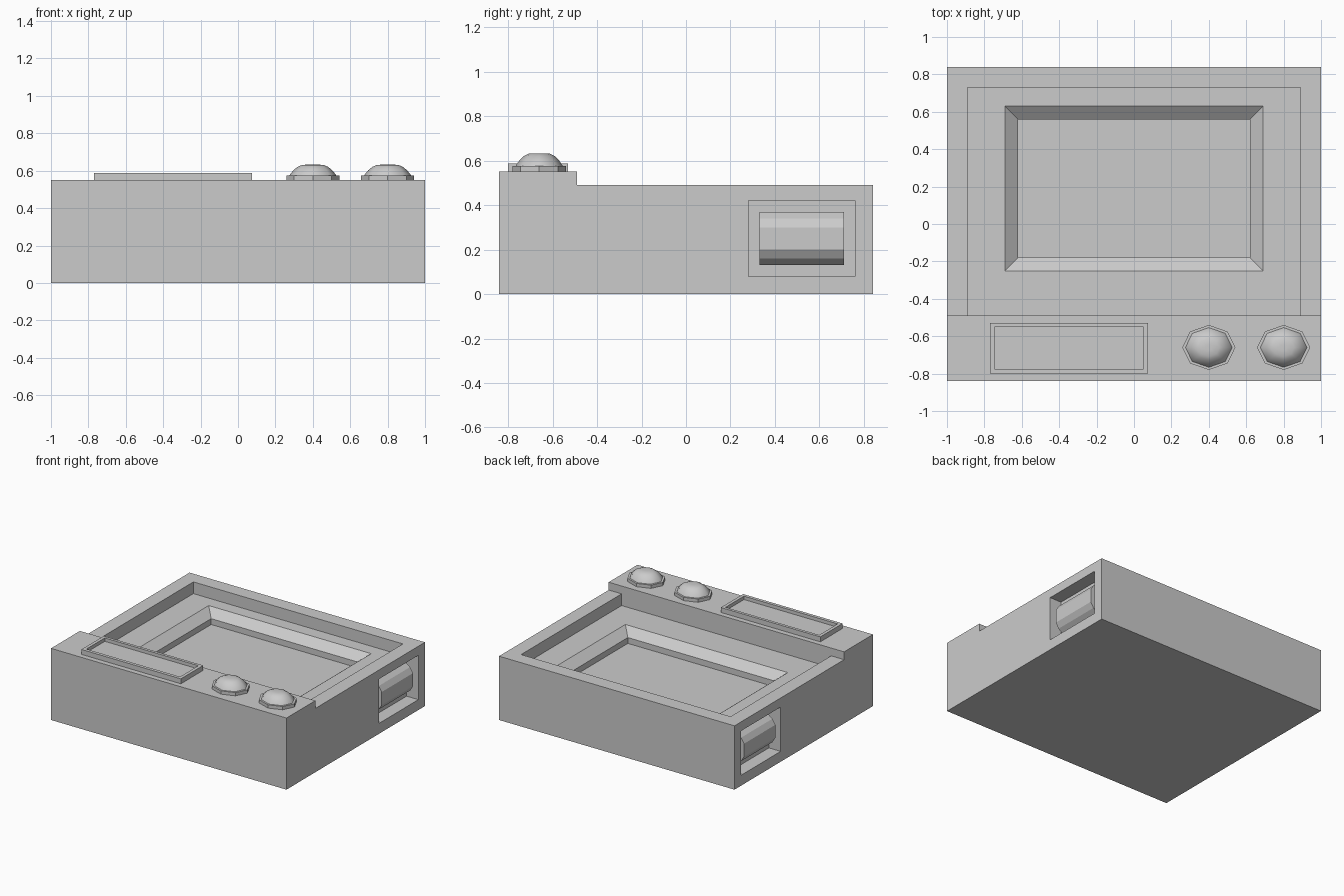
import bpy, bmesh
from math import cos, sin, pi

if "Cube" in bpy.data.objects:
    bpy.data.objects.remove(bpy.data.objects["Cube"])


def loft(name, rings, smooth=None):
    """Skin closed rings of equal length in order and cap both ends."""
    bm = bmesh.new()
    loops = [[bm.verts.new(p) for p in ring] for ring in rings]
    n = len(loops[0])
    for a, b in zip(loops, loops[1:]):
        for i in range(n):
            j = (i + 1) % n
            bm.faces.new((a[i], a[j], b[j], b[i]))
    bm.faces.new(loops[0][::-1])
    bm.faces.new(loops[-1])
    bmesh.ops.recalc_face_normals(bm, faces=bm.faces[:])
    me = bpy.data.meshes.new(name)
    bm.to_mesh(me)
    bm.free()
    ob = bpy.data.objects.new(name, me)
    bpy.context.collection.objects.link(ob)
    if smooth:
        bpy.ops.object.select_all(action='DESELECT')
        ob.select_set(True)
        bpy.context.view_layer.objects.active = ob
        bpy.ops.object.shade_smooth_by_angle(angle=smooth)
    return ob


def rect(x0, x1, y0, y1, z):
    return [(x0, y0, z), (x1, y0, z), (x1, y1, z), (x0, y1, z)]


def oct_ring(cx, cy, rx, ry, z):
    return [(cx + rx * cos(k * pi / 4), cy + ry * sin(k * pi / 4), z) for k in range(8)]


def cut(target, cutter):
    mod = target.modifiers.new(cutter.name, 'BOOLEAN')
    mod.operation = 'DIFFERENCE'
    mod.solver = 'EXACT'
    mod.object = cutter
    bpy.context.view_layer.objects.active = target
    bpy.ops.object.modifier_apply(modifier=mod.name)
    bpy.data.objects.remove(cutter)


# casing with raised front strip
side = [(-.84, 0), (.84, 0), (.84, .49), (-.49, .49), (-.49, .55), (-.84, .55)]
body = loft("casing", [[(x, y, z) for y, z in side] for x in (-1, 1)])

# stepped screen well: shallow tray, sloped bezel, short drop to the screen
cut(body, loft("screen_well_cutter", [
    rect(-.89, .89, -.49, .73, .7),
    rect(-.89, .89, -.49, .73, .40),
    rect(-.69, .69, -.25, .63, .40),
    rect(-.62, .62, -.18, .56, .345),
    rect(-.62, .62, -.18, .56, .30)]))

# side pockets with thumb wheels
half = [(.05, .99), (.09, .965), (.12, .925), (.12, .89)]
profile = half[::-1] + [(-z, x) for z, x in half]
for s, tag in ((-1, "left"), (1, "right")):
    cut(body, loft("pocket_cutter", [
        [(s * x, y, z) for y, z in ((.28, .08), (.76, .08), (.76, .42), (.28, .42))]
        for x in (.90, 1.1)]))
    loft(tag + "_thumb_wheel",
         [[(s * x, y, .25 + z) for z, x in profile] for y in (.33, .71)])

# framed display plate on the front strip
loft("display_frame", [
    rect(-.77, .075, -.80, -.53, .55),
    rect(-.77, .075, -.80, -.53, .588),
    rect(-.745, .05, -.775, -.552, .588),
    rect(-.745, .05, -.775, -.552, .562)])

# two domed knobs on octagonal bases
for i, cx in enumerate((.4, .8)):
    loft(f"knob_base_{i + 1}", [oct_ring(cx, -.66, .142, .12, z) for z in (.55, .575)])
    loft(f"knob_dome_{i + 1}", [
        oct_ring(cx, -.66, .126 * f, .107 * f, z)
        for f, z in ((1, .573), (.97, .58), (.82, .603), (.64, .621), (.45, .631), (.15, .633))],
        smooth=1.0)
